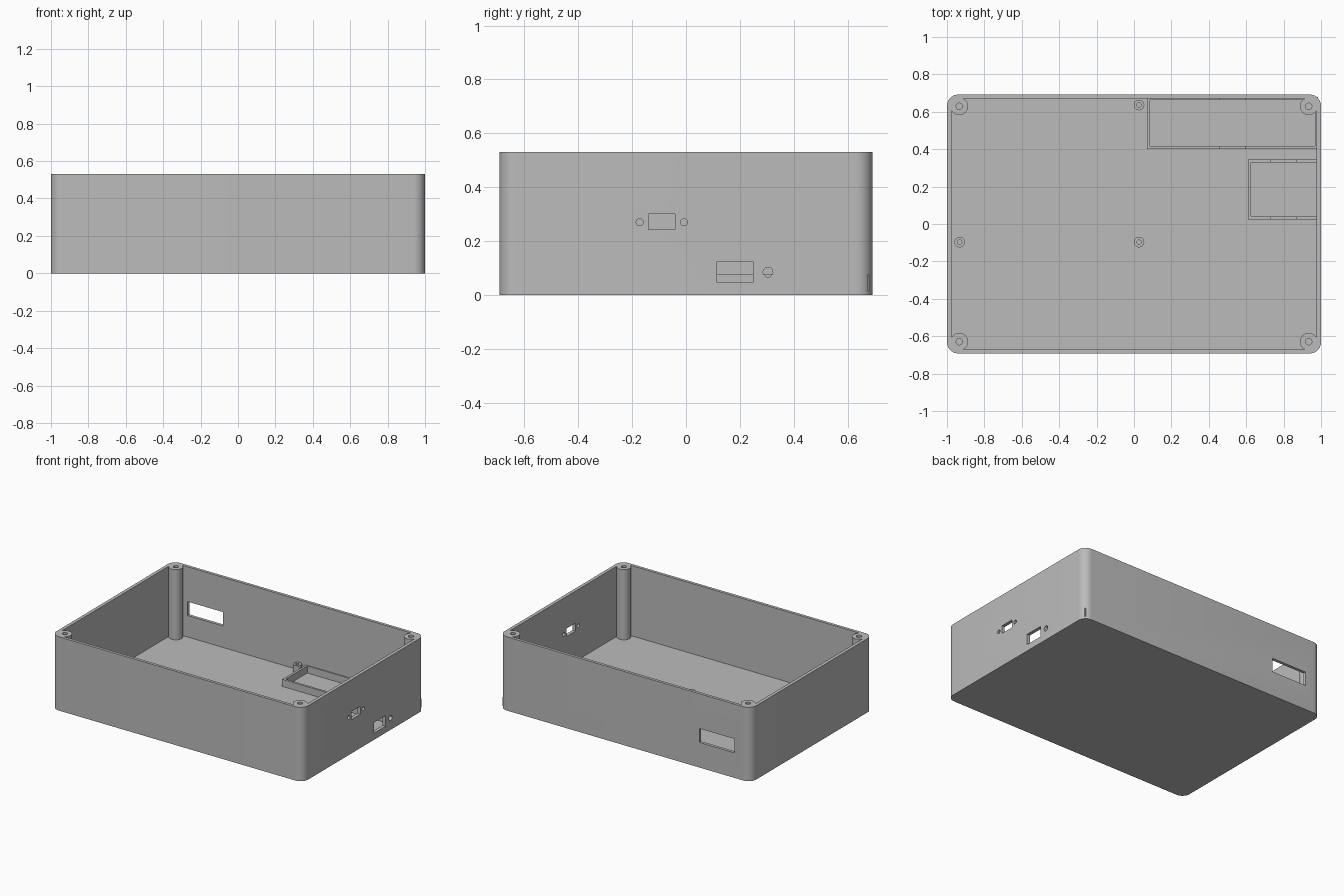
import bpy
import bmesh
import math

cube = bpy.data.objects.get("Cube")
if cube:
    bpy.data.objects.remove(cube, do_unlink=True)

grey = bpy.data.materials.new("plain_grey")
grey.use_nodes = True
COLOUR = (0.5, 0.5, 0.5, 1)
grey.diffuse_color = COLOUR
grey.node_tree.nodes["Principled BSDF"].inputs["Base Color"].default_value = COLOUR

HALF_X, HALF_Y, HEIGHT = 1.0, 0.692, 0.53
WALL, FLOOR, RADIUS = 0.024, 0.026, 0.06


def prism(name, outline, z0, z1):
    """Extrude a flat outline from z0 up to z1."""
    bm = bmesh.new()
    face = bm.faces.new([bm.verts.new((x, y, z0)) for x, y in outline])
    top = bmesh.ops.extrude_face_region(bm, geom=[face])["geom"]
    for v in top:
        if isinstance(v, bmesh.types.BMVert):
            v.co.z = z1
    bmesh.ops.recalc_face_normals(bm, faces=bm.faces)
    mesh = bpy.data.meshes.new(name)
    bm.to_mesh(mesh)
    bm.free()
    mesh.materials.append(grey)
    obj = bpy.data.objects.new(name, mesh)
    bpy.context.collection.objects.link(obj)
    return obj


def rounded(hx, hy, r, steps=10):
    pts = []
    for k, (sx, sy) in enumerate([(1, 1), (-1, 1), (-1, -1), (1, -1)]):
        for i in range(steps + 1):
            a = (k + i / steps) * math.pi / 2
            pts.append((sx * (hx - r) + r * math.cos(a), sy * (hy - r) + r * math.sin(a)))
    return pts


def box(name, x0, x1, y0, y1, z0, z1):
    return prism(name, [(x0, y0), (x1, y0), (x1, y1), (x0, y1)], z0, z1)


def cylinder(name, x, y, r, z0, z1, sides=32):
    ring = [math.tau * i / sides for i in range(sides)]
    return prism(name, [(x + r * math.cos(a), y + r * math.sin(a)) for a in ring], z0, z1)


def side_hole(y, z, r):
    """Cutter cylinder running along x through the side wall."""
    obj = cylinder("hole_cutter", 0, 0, r, -0.05, 0.05)
    for v in obj.data.vertices:
        a, b, c = v.co
        v.co = (HALF_X + c, y + a, z + b)
    return obj


def combine(obj, other, operation):
    mod = obj.modifiers.new(operation, 'BOOLEAN')
    mod.operation, mod.object, mod.solver = operation, other, 'EXACT'
    bpy.context.view_layer.objects.active = obj
    bpy.ops.object.modifier_apply(modifier=mod.name)
    bpy.data.objects.remove(other, do_unlink=True)


def smooth(obj):
    bpy.ops.object.select_all(action='DESELECT')
    obj.select_set(True)
    bpy.context.view_layer.objects.active = obj
    bpy.ops.object.shade_smooth_by_angle(angle=math.radians(30))


# Open enclosure with rounded corners
shell = prism("enclosure", rounded(HALF_X, HALF_Y, RADIUS), 0, HEIGHT)
inside = rounded(HALF_X - WALL, HALF_Y - WALL + 0.003, RADIUS - WALL)
combine(shell, prism("cavity_cutter", inside, FLOOR, HEIGHT + 0.1), 'DIFFERENCE')

# Corner screw posts, flush with the rim
corners = [(sx * 0.934, sy * 0.629) for sx in (-1, 1) for sy in (-1, 1)]
for x, y in corners:
    combine(shell, cylinder("post", x, y, 0.047, FLOOR / 2, HEIGHT), 'UNION')
for x, y in corners:
    combine(shell, cylinder("screw_cutter", x, y, 0.017, 0.2, HEIGHT + 0.1), 'DIFFERENCE')

# Openings: serial port with screws, power port with button, rear slot
cutters = [
    box("port_cutter", 0.96, 1.05, -0.14, -0.04, 0.243, 0.30),
    box("port_cutter", 0.96, 1.05, 0.115, 0.248, 0.047, 0.124),
    box("slot_cutter", -0.87, -0.59, 0.64, 0.75, 0.18, 0.28),
    side_hole(-0.172, 0.27, 0.013),
    side_hole(-0.007, 0.27, 0.013),
    side_hole(0.304, 0.085, 0.018),
]
for cutter in cutters:
    combine(shell, cutter, 'DIFFERENCE')
smooth(shell)


# Floor trays with a notch across the long walls
def tray(name, x0, x1, y0, y1, inner_x1, notch):
    t = 0.016
    obj = box(name, x0, x1, y0, y1, 0.015, 0.077)
    combine(obj, box("tray_cutter", x0 + t, inner_x1, y0 + t, y1 - t, 0, 0.1), 'DIFFERENCE')
    combine(obj, box("notch_cutter", *notch, y0 - 0.01, y1 + 0.01, 0.055, 0.1), 'DIFFERENCE')


tray("battery_tray", 0.07, 0.984, 0.401, 0.679, 0.968, (0.46, 0.595))
tray("charger_tray", 0.61, 0.984, 0.024, 0.346, 1.05, (0.73, 0.865))

# Board standoffs
for i, (x, y) in enumerate([(0.027, 0.636), (-0.932, -0.097), (0.027, -0.097)]):
    standoff = cylinder(f"standoff_{i + 1}", x, y, 0.028, 0.015, 0.085)
    combine(standoff, cylinder("standoff_cutter", x, y, 0.012, FLOOR, 0.1), 'DIFFERENCE')
    smooth(standoff)
